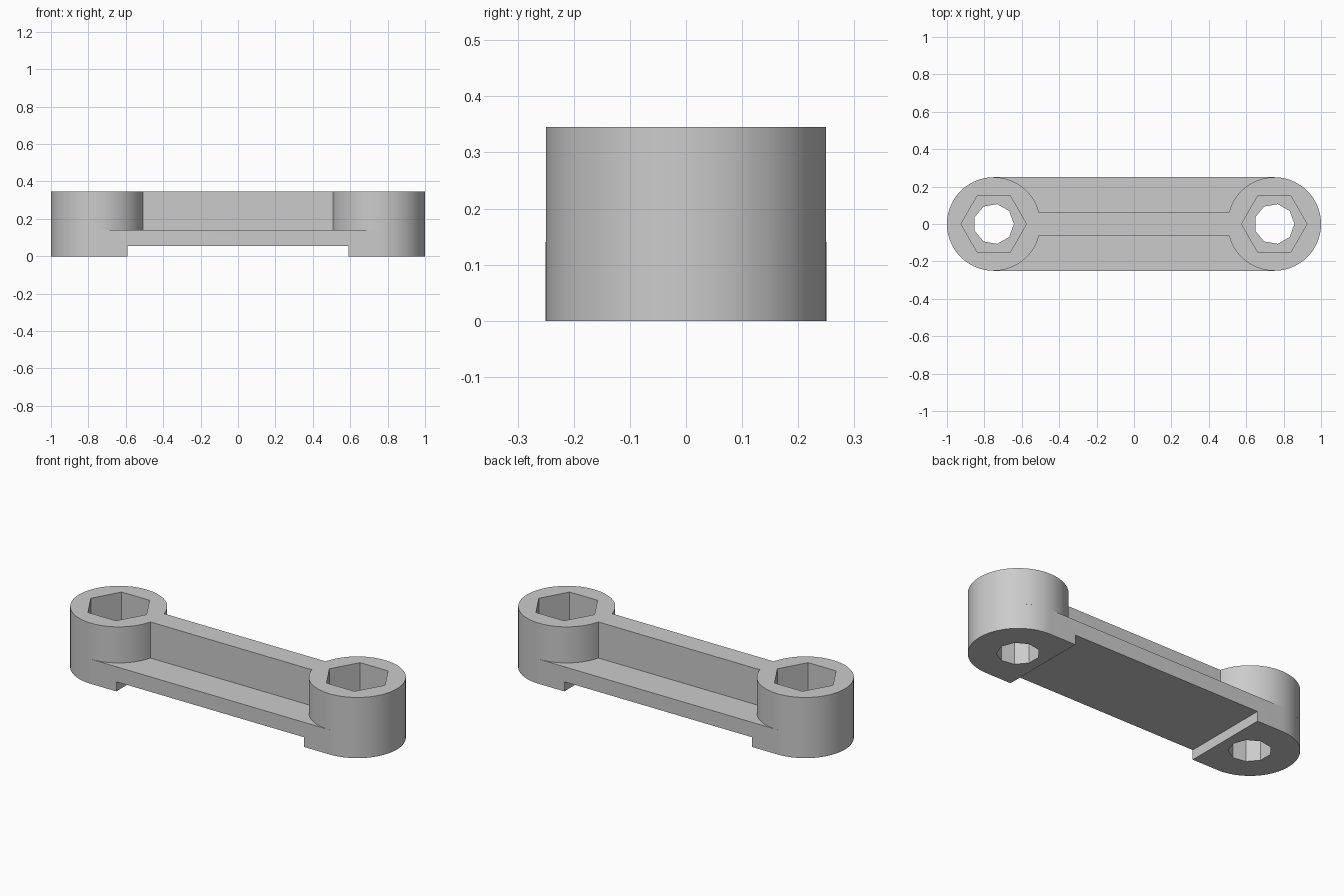
import bpy, bmesh, math

cube = bpy.data.objects.get("Cube")
if cube:
    bpy.data.objects.remove(cube, do_unlink=True)

CX, R = 0.75, 0.25                      # boss centre offset and radius
TOP, PLATE, NOTCH = 0.345, 0.14, 0.055  # heights
NECK, PAD = 0.062, 0.59                 # rib half width, inner edge of the pads

grey = bpy.data.materials.new("plain grey")
grey.diffuse_color = (0.6, 0.6, 0.6, 1)
grey.use_nodes = True
grey.node_tree.nodes["Principled BSDF"].inputs["Base Color"].default_value = (0.6, 0.6, 0.6, 1)


def arc(cx, r, a0, a1, n):
    """Points along an arc, both ends included."""
    return [(cx + r * math.cos(a0 + (a1 - a0) * i / n),
             r * math.sin(a0 + (a1 - a0) * i / n)) for i in range(n + 1)]


def polygon(cx, r, n):
    return arc(cx, r, 0, 2 * math.pi, n)[:-1]


def two_ended(gap, n):
    """Outline with a round end on each side; gap is the angle left open toward the middle."""
    a = math.pi - gap
    return arc(CX, R, -a, a, n) + arc(-CX, R, gap, 2 * math.pi - gap, n)


def prism(name, loops, z0, z1):
    """Solid from an outline followed by its holes."""
    bm = bmesh.new()
    low, high = [], []
    for loop in loops:
        a = [bm.verts.new((x, y, z0)) for x, y in loop]
        b = [bm.verts.new((x, y, z1)) for x, y in loop]
        for i in range(len(a)):
            j = (i + 1) % len(a)
            bm.faces.new((a[i], a[j], b[j], b[i]))
            low.append(bm.edges.get((a[i], a[j])))
            high.append(bm.edges.get((b[i], b[j])))
    for edges in (low, high):
        bmesh.ops.triangle_fill(bm, edges=edges, use_beauty=True)
    bmesh.ops.recalc_face_normals(bm, faces=bm.faces)
    mesh = bpy.data.meshes.new(name)
    bm.to_mesh(mesh)
    bm.free()
    mesh.materials.append(grey)
    obj = bpy.data.objects.new(name, mesh)
    bpy.context.collection.objects.link(obj)
    return obj


def select(obj):
    bpy.ops.object.select_all(action='DESELECT')
    obj.select_set(True)
    bpy.context.view_layer.objects.active = obj


# Lower plate with round ends and bolt holes
base = prism("base_plate",
             [two_ended(math.pi / 2, 40)] + [polygon(s * CX, 0.108, 9) for s in (1, -1)],
             0, PLATE)

# Relief under the middle, leaving a pad at each end
cutter = prism("relief_cutter", [[(-PAD, -0.4), (PAD, -0.4), (PAD, 0.4), (-PAD, 0.4)]],
               -0.1, NOTCH)
cutter.hide_render = True
cut = base.modifiers.new("relief", 'BOOLEAN')
cut.operation, cut.solver, cut.object = 'DIFFERENCE', 'EXACT', cutter
select(base)
bpy.ops.object.modifier_apply(modifier=cut.name)
bpy.data.objects.remove(cutter, do_unlink=True)

# Bosses joined by the centre rib, with hexagonal pockets
upper = prism("bosses_and_rib",
              [two_ended(math.asin(NECK / R), 72)] + [polygon(s * CX, 0.175, 6) for s in (1, -1)],
              PLATE, TOP)

for obj in (base, upper):
    select(obj)
    bpy.ops.object.shade_smooth_by_angle(angle=math.radians(25))
